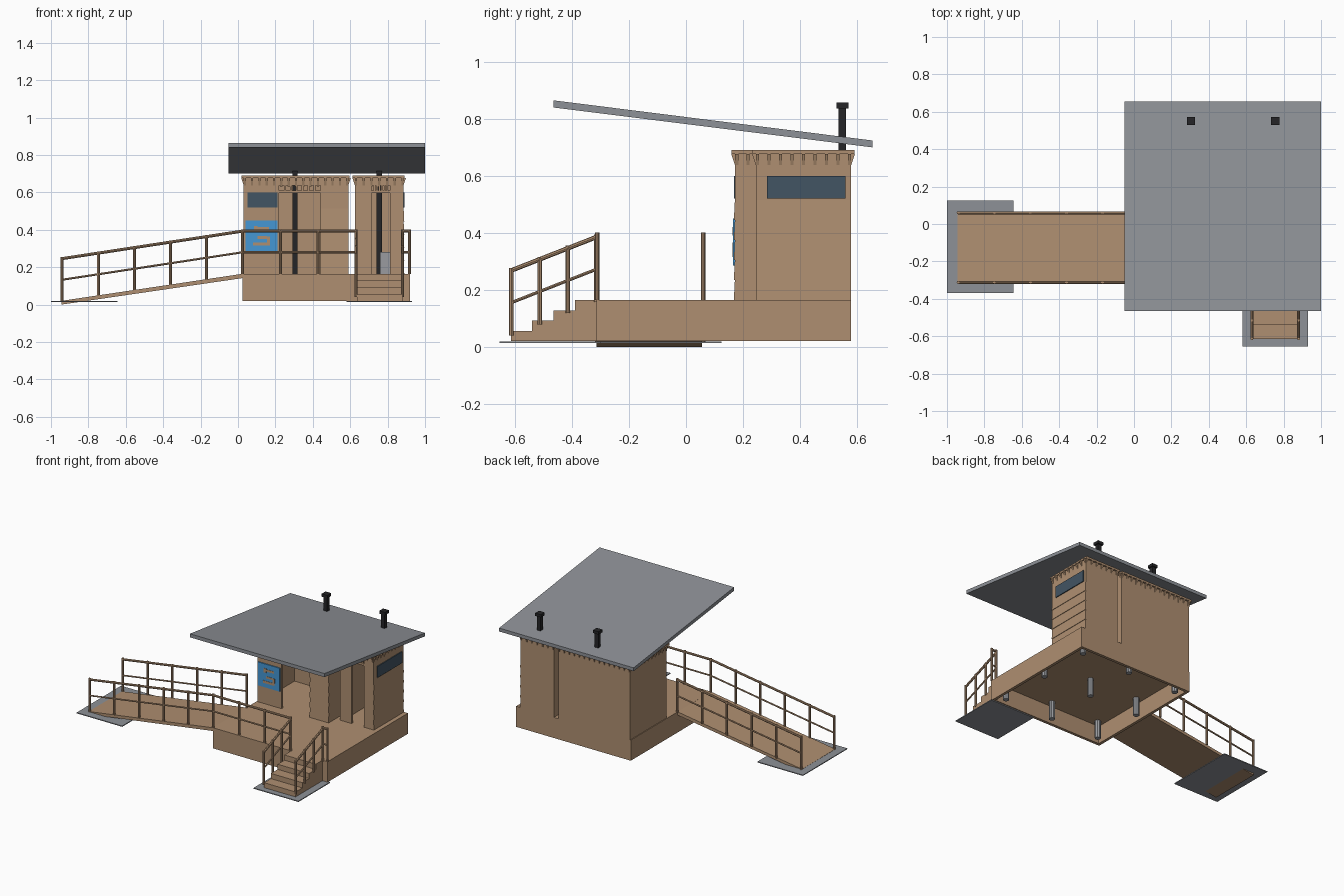
import bpy, bmesh, math
from mathutils import Vector

if "Cube" in bpy.data.objects:
    bpy.data.objects.remove(bpy.data.objects["Cube"])


def mat(name, rgb):
    m = bpy.data.materials.new(name)
    m.diffuse_color = (*rgb, 1)
    m.use_nodes = True
    m.node_tree.nodes["Principled BSDF"].inputs["Base Color"].default_value = m.diffuse_color
    return m


WOOD = mat("tan_wood", (0.43, 0.275, 0.165))
ROOF = mat("grey_sheet", (0.27, 0.285, 0.31))
BLACK = mat("black_pipe", (0.018, 0.018, 0.02))
GLASS = mat("slate_glass", (0.055, 0.09, 0.125))
BLUE = mat("sign_blue", (0.06, 0.31, 0.66))
STEEL = mat("light_grey", (0.32, 0.33, 0.35))


class Part:
    """Collects simple solids into one named object."""

    def __init__(self, name, material):
        self.name, self.material, self.bm = name, material, bmesh.new()

    def prism(self, pts, offset):
        a = [self.bm.verts.new(p) for p in pts]
        b = [self.bm.verts.new(Vector(p) + Vector(offset)) for p in pts]
        n = len(a)
        self.bm.faces.new(a)
        self.bm.faces.new(b[::-1])
        for i in range(n):
            self.bm.faces.new((a[i], b[i], b[(i + 1) % n], a[(i + 1) % n]))

    def box(self, x0, x1, y0, y1, z0, z1):
        self.prism([(x0, y0, z0), (x1, y0, z0), (x1, y1, z0), (x0, y1, z0)], (0, 0, z1 - z0))

    def bar(self, p, q, r, sides=8):
        p, q = Vector(p), Vector(q)
        d = (q - p).normalized()
        u = d.orthogonal().normalized()
        v = d.cross(u)
        ang = [2 * math.pi * i / sides for i in range(sides)]
        self.prism([p + r * (u * math.cos(t) + v * math.sin(t)) for t in ang], q - p)

    def done(self):
        bmesh.ops.recalc_face_normals(self.bm, faces=self.bm.faces)
        me = bpy.data.meshes.new(self.name)
        self.bm.to_mesh(me)
        self.bm.free()
        me.materials.append(self.material)
        ob = bpy.data.objects.new(self.name, me)
        bpy.context.collection.objects.link(ob)
        return ob


FLOOR = 0.165

# hollow platform with thin skirts
p = Part("platform", WOOD)
p.box(0.025, 0.92, -0.315, 0.58, 0.145, FLOOR)
for y in (-0.315, 0.56):
    p.box(0.025, 0.92, y, y + 0.02, 0.02, 0.146)
for x in (0.025, 0.90):
    p.box(x, x + 0.02, -0.296, 0.561, 0.02, 0.146)
p.done()

# support posts below the platform
p = Part("support_posts", STEEL)
for i in (-1, 0, 1):
    for j in (-1, 0, 1):
        x, y = 0.4725 + 0.38 * i, 0.1325 + 0.38 * j
        p.bar((x, y, 0.02), (x, y, 0.15), 0.02, 10)
p.done()

# ground pads
for name, x0, x1, y0, y1 in (("ramp_pad", -1, -0.645, -0.37, 0.125),
                             ("stair_pad", 0.58, 0.93, -0.655, -0.30)):
    p = Part(name, ROOF)
    p.box(x0, x1, y0, y1, 0.013, 0.019)
    p.done()

# ramp
p = Part("ramp", WOOD)
p.prism([(-0.945, -0.315, 0), (0.026, -0.315, 0.142), (0.026, -0.315, FLOOR),
         (-0.945, -0.315, 0.02)], (0, 0.372, 0))
p.done()

# stairs, stepped profile
p = Part("stairs", WOOD)
prof = [(-0.314, 0.02), (-0.615, 0.02)]
for i, z in enumerate((0.055, 0.092, 0.128, FLOOR)):
    y = -0.615 + 0.075 * i
    prof += [(y, z), (y + 0.075, z)]
p.prism([(0.635, y, z) for y, z in prof], (0.245, 0, 0))
p.done()


def railing(name, path, posts):
    """path: (x, y, base z) points; posts: distances along each leg as fractions."""
    r = Part(name, WOOD)
    for a, b in zip(path, path[1:]):
        a, b = Vector(a), Vector(b)
        for h, rad in ((0.228, 0.008), (0.115, 0.0055)):
            r.bar(a + Vector((0, 0, h)), b + Vector((0, 0, h)), rad)
    for x, y, z in posts:
        r.bar((x, y, z), (x, y, z + 0.237), 0.008)
    r.done()


def lerp(a, b, n):
    return [tuple(Vector(a).lerp(Vector(b), i / n)) for i in range(n + 1)]


# ramp and platform railings
for name, y in (("ramp_front_railing", -0.312), ("ramp_back_railing", 0.06)):
    a, b = (-0.94, y, 0.018), (0.025, y, FLOOR)
    path, posts = [a, b], lerp(a, b, 5)
    if y < 0:
        c = (0.63, y, FLOOR)
        path.append(c)
        posts += lerp(b, c, 3)[1:]
    railing(name, path, posts)

# stair railings
for name, x in (("stair_left_railing", 0.63), ("stair_right_railing", 0.88)):
    a, b = (x, -0.613, 0.04), (x, -0.315, 0.157)
    railing(name, [a, b], lerp(a, b, 3))
a, b = (0.88, -0.312, FLOOR), (0.917, -0.312, FLOOR)
railing("corner_railing", [a, b], [a, b])


def brackets(part, x0, x1, y0, y1):
    """Small wedges under the eaves around a stall."""
    w, d, z0, z1 = 0.012, 0.013, 0.632, 0.677

    def row(lo, hi):
        n = round((hi - lo - w) / 0.04)
        return [lo + (hi - lo - w) * i / n for i in range(n + 1)]
    for x in row(x0, x1):
        for y, s in ((y0, -1), (y1, 1)):
            part.prism([(x, y - s * .002, z0), (x, y + s * d, z1), (x, y - s * .002, z1)], (w, 0, 0))
    for y in row(y0, y1):
        for x, s in ((x0, -1), (x1, 1)):
            part.prism([(x - s * .002, y, z0), (x + s * d, y, z1), (x - s * .002, y, z1)], (0, w, 0))


def stall(name, x0, x1, y0, y1, d0, d1):
    """Walled room with a doorway between d0 and d1 in its front."""
    t, top = 0.018, 0.68
    p = Part(name + "_walls", WOOD)
    z = FLOOR - 0.002
    p.box(x0, x1, y1 - t, y1, z, top)
    p.box(x0, x0 + t, y0, y1 - t, z, top)
    p.box(x1 - t, x1, y0, y1 - t, z, top)
    p.box(x0 + t, d0, y0, y0 + t, z, top)
    p.box(d1, x1 - t, y0, y0 + t, z, top)
    # lintel with a slatted vent
    p.box(d0, d1, y0, y0 + t, 0.637, top)
    p.box(d0, d1, y0, y0 + t, 0.598, 0.611)
    n = 7
    for i in range(1, n):
        x = d0 + (d1 - d0) * i / n
        p.box(x - 0.005, x + 0.005, y0, y0 + t, 0.61, 0.638)
    p.done()
    p = Part(name + "_eaves", WOOD)
    p.box(x0 - 0.012, x1 + 0.006, y0 - 0.012, y1 + 0.012, 0.676, 0.69)
    brackets(p, x0, x1, y0, y1)
    p.done()


stall("large_stall", 0.03, 0.59, 0.172, 0.58, 0.22, 0.44)
stall("small_stall", 0.625, 0.885, 0.245, 0.58, 0.715, 0.812)

# overlapping side boards
p = Part("lap_boards", WOOD)
for i in range(5):
    z = FLOOR + 0.07 * i
    p.prism([(0.884, 0.246, z), (0.889, 0.246, z), (0.8855, 0.246, z + 0.07),
             (0.884, 0.246, z + 0.07)], (0, 0.333, 0))
    p.prism([(0.441, 0.173, z), (0.441, 0.168, z), (0.441, 0.1715, z + 0.07),
             (0.441, 0.173, z + 0.07)], (0.148, 0, 0))
p.done()

# windows
p = Part("front_window", GLASS)
p.box(0.05, 0.21, 0.169, 0.174, 0.52, 0.60)
p.done()
p = Part("side_window", GLASS)
p.box(0.882, 0.891, 0.285, 0.56, 0.52, 0.60)
p.done()

# blue sign with a seated figure in plain strokes
p = Part("sign_plate", BLUE)
p.box(0.04, 0.21, 0.165, 0.173, 0.285, 0.45)
p.done()
p = Part("sign_figure", WOOD)
for x0, x1, z0, z1 in ((0.085, 0.105, 0.39, 0.42), (0.105, 0.165, 0.40, 0.415),
                       (0.08, 0.17, 0.315, 0.332), (0.155, 0.172, 0.332, 0.365),
                       (0.105, 0.155, 0.352, 0.366)):
    p.box(x0, x1, 0.163, 0.166, z0, z1)
p.done()

# bin inside the small stall
p = Part("seat_box", STEEL)
p.box(0.76, 0.85, 0.42, 0.55, FLOOR, 0.28)
p.done()

# vent pipes with caps
for name, x in (("left_vent_pipe", 0.305), ("right_vent_pipe", 0.755)):
    p = Part(name, BLACK)
    p.box(x - 0.014, x + 0.014, 0.535, 0.562, FLOOR, 0.838)
    p.box(x - 0.022, x + 0.022, 0.528, 0.571, 0.837, 0.857)
    p.done()

# sloping roof
p = Part("roof", ROOF)
p.prism([(-0.05, -0.465, 0.84), (-0.05, 0.655, 0.70), (-0.05, 0.655, 0.724),
         (-0.05, -0.465, 0.865)], (1.05, 0, 0))
p.done()
